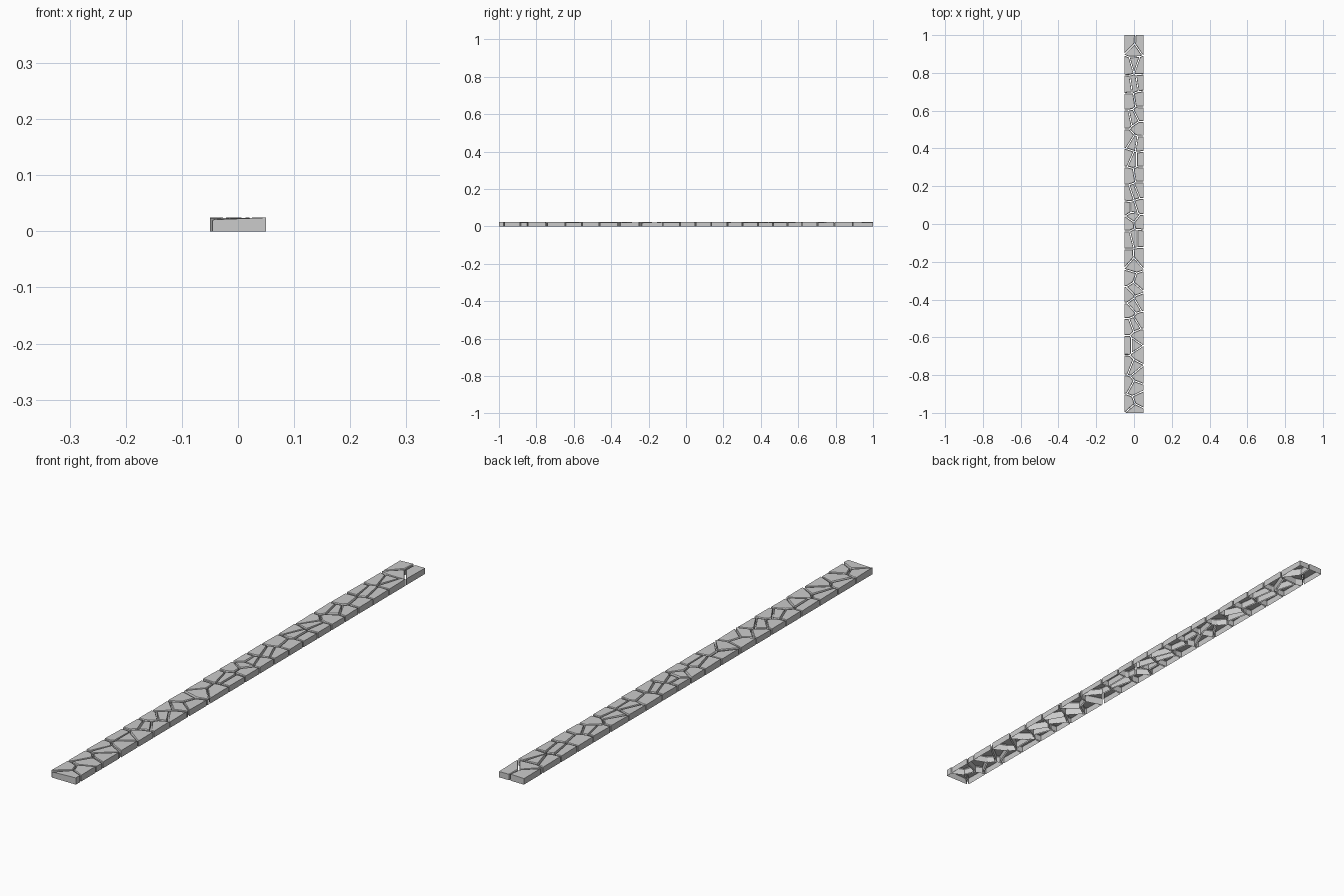
import bpy, bmesh, random
from mathutils import Vector

if "Cube" in bpy.data.objects:
    bpy.data.objects.remove(bpy.data.objects["Cube"])

random.seed(7)
HW, HL = 0.05, 1.0      # half width and half length of the strip
GAP = 0.0025            # half of the joint width

# joint positions along each long edge
right = [-1, -.86, -.74, -.64, -.56, -.46, -.37, -.25, -.11, -.03, .05, .13,
         .23, .30, .38, .47, .54, .62, .70, .79, .89, 1]
left = [-1, -.90, -.80, -.70, -.58, -.50, -.42, -.33, -.25, -.12, -.04, .05,
        .11, .21, .30, .40, .50, .61, .69, .78, .90, 1]
# small stones wedged along the middle
middle = [-.985, -.87, -.76, -.64, -.53, -.43, -.34, -.21, -.07, .04, .08,
          .17, .34, .43, .56, .74, .85, .92]

seeds = []
for joints, side in ((right, 1), (left, -1)):
    for a, b in zip(joints, joints[1:]):
        seeds.append(Vector((side * random.uniform(.027, .036), (a + b) / 2)))
seeds += [Vector((random.uniform(-.008, .006), y)) for y in middle]


def clip(poly, point, normal):
    """Keep the part of a convex polygon behind a line."""
    out = []
    for p, q in zip(poly, poly[1:] + poly[:1]):
        dp, dq = (p - point).dot(normal), (q - point).dot(normal)
        if dp <= 0:
            out.append(p)
        if dp * dq < 0:
            out.append(p.lerp(q, dp / (dp - dq)))
    return out


def cell(seed):
    """Voronoi cell inside the strip, pulled back to leave the joints."""
    poly = [Vector(c) for c in ((-HW, -HL), (HW, -HL), (HW, HL), (-HW, HL))]
    for other in seeds:
        if other is not seed and poly:
            n = (other - seed).normalized()
            poly = clip(poly, (seed + other) / 2 - n * GAP, n)
    clean = []
    for p in poly:
        if not clean or (p - clean[-1]).length > 1e-4:
            clean.append(p)
    return clean


def add_stone(bm, poly):
    """Open-bottomed stone with a chamfered, slightly tilted top."""
    c = sum(poly, Vector((0, 0))) / len(poly)
    h = random.uniform(.0215, .0235)
    sx, sy = random.uniform(-.04, .04), random.uniform(-.025, .025)

    def top_z(p):
        return min(.026, h + (p.x - c.x) * sx + (p.y - c.y) * sy)

    low, mid, top = [], [], []
    for p in poly:
        q = p + (c - p).normalized() * min(.003, (c - p).length * .3)
        edge = False
        if abs(p.x) > HW - 1e-5:
            q.x, edge = p.x, True
        if abs(p.y) > HL - 1e-5:
            q.y, edge = p.y, True
        low.append(bm.verts.new((p.x, p.y, 0)))
        mid.append(bm.verts.new((p.x, p.y, top_z(p) - (.0015 if edge else .003))))
        top.append(bm.verts.new((q.x, q.y, top_z(q))))
    for i in range(len(poly)):
        j = (i + 1) % len(poly)
        bm.faces.new((low[i], low[j], mid[j], mid[i]))
        bm.faces.new((mid[i], mid[j], top[j], top[i]))
    bm.faces.new(top)


# paving stones
bm = bmesh.new()
for s in seeds:
    outline = cell(s)
    if len(outline) > 2:
        add_stone(bm, outline)
mesh = bpy.data.meshes.new("paving_stones")
bm.to_mesh(mesh)
bm.free()
bpy.context.collection.objects.link(bpy.data.objects.new("paving_stones", mesh))
